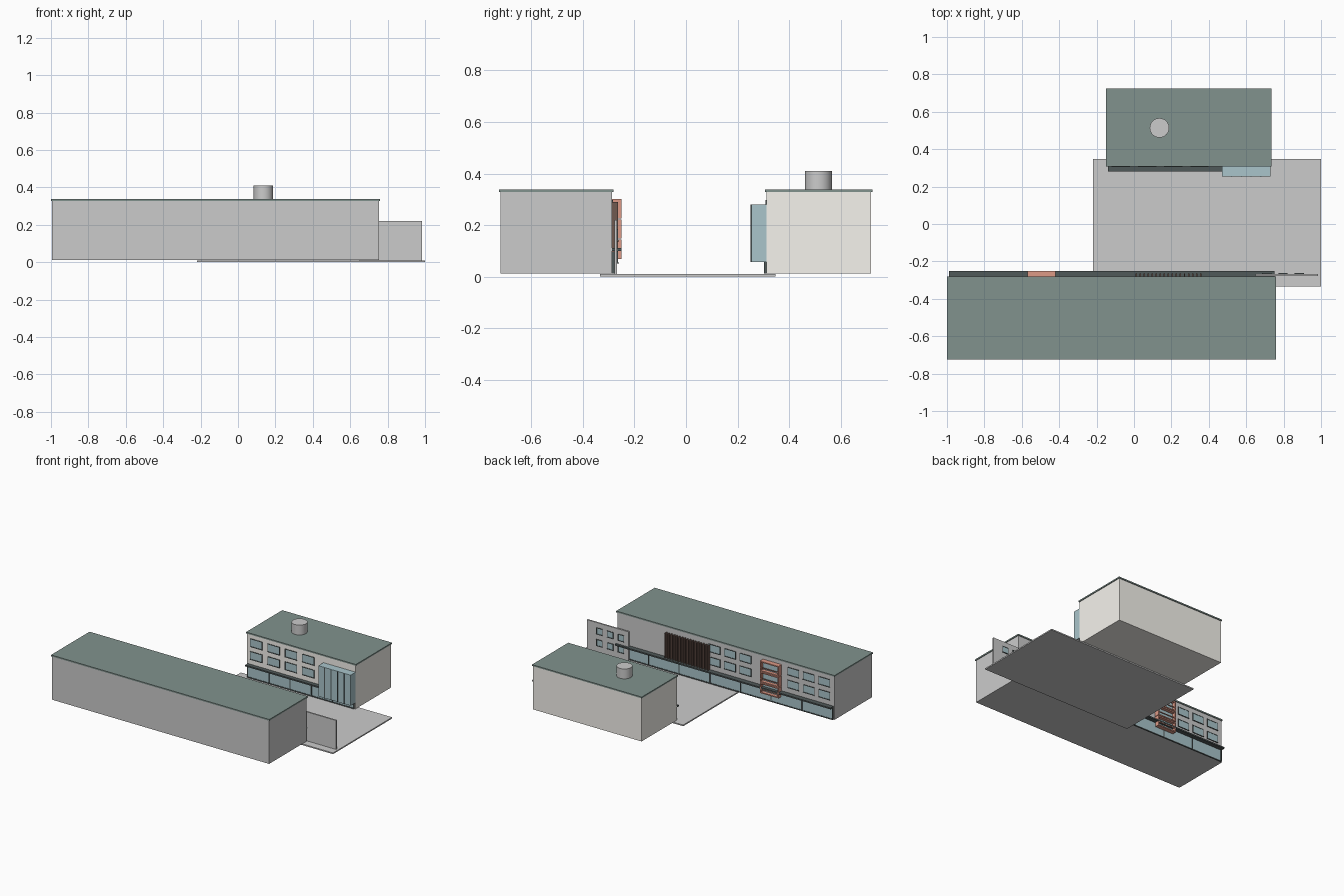
import bpy, bmesh
from mathutils import Matrix, Vector

if "Cube" in bpy.data.objects:
    bpy.data.objects.remove(bpy.data.objects["Cube"])


def mat(name, rgb):
    m = bpy.data.materials.new(name)
    m.diffuse_color = (*rgb, 1)
    m.use_nodes = True
    m.node_tree.nodes["Principled BSDF"].inputs["Base Color"].default_value = m.diffuse_color
    return m


ROOF = mat("roof_green", (0.22, 0.29, 0.27))
GLASS = mat("glass", (0.40, 0.56, 0.60))
DARK = mat("dark_metal", (0.08, 0.10, 0.10))
BROWN = mat("brown_fin", (0.16, 0.10, 0.08))
RED = mat("terracotta", (0.72, 0.32, 0.24))
PALE = mat("pale_wall", (0.92, 0.90, 0.85))


def boxes(name, extents, material=None):
    """One object made from boxes given as (x0, x1, y0, y1, z0, z1)."""
    bm = bmesh.new()
    for x0, x1, y0, y1, z0, z1 in extents:
        size = Matrix.Diagonal((x1 - x0, y1 - y0, z1 - z0, 1))
        mid = Vector((x0 + x1, y0 + y1, z0 + z1)) / 2
        bmesh.ops.create_cube(bm, size=1, matrix=Matrix.Translation(mid) @ size)
    me = bpy.data.meshes.new(name)
    bm.to_mesh(me)
    bm.free()
    ob = bpy.data.objects.new(name, me)
    bpy.context.collection.objects.link(ob)
    if material:
        me.materials.append(material)
    return ob


def span(y, d, near, far):
    """Depth range from a wall at y, measured along its outward direction d."""
    a, b = y + d * near, y + d * far
    return min(a, b), max(a, b)


def windows(name, xs, zs, y, d, w, h):
    """Grid of glass panes, each with a thin border and a projecting sill."""
    panes, frames = [], []
    t = 0.004
    for x in xs:
        for z in zs:
            l, r, b, c = x - w / 2, x + w / 2, z - h / 2, z + h / 2
            panes.append((l, r, *span(y, d, -0.003, 0.002), b, c))
            fy = span(y, d, -0.003, 0.004)
            frames += [(l - t, l, *fy, b, c), (r, r + t, *fy, b, c),
                       (l - t, r + t, *fy, c, c + t),
                       (l - t, r + t, *span(y, d, -0.003, 0.006), b - t, b)]
    boxes(name + "_glass", panes, GLASS)
    boxes(name + "_frames", frames, DARK)


def storefront(name, x0, x1, y, d, n):
    """Ground floor glazing with posts under a thin canopy."""
    boxes(name + "_glazing", [(x0, x1, *span(y, d, -0.003, 0.006), 0.016, 0.098)], GLASS)
    step = (x1 - x0) / n
    posts = [(x0 + i * step - 0.003, x0 + i * step + 0.003,
              *span(y, d, 0, 0.010), 0.012, 0.098) for i in range(n + 1)]
    posts.append((x0, x1, *span(y, d, 0, 0.009), 0.011, 0.018))
    boxes(name + "_posts", posts, DARK)


# paved court
boxes("plaza", [(-0.22, 1.0, -0.334, 0.347, 0, 0.009)])

# long block and its roof
YA, YB = -0.287, 0.312
boxes("long_block", [(-0.995, 0.755, -0.72, YA, 0.011, 0.328)])
boxes("long_roof", [(-1.0, 0.76, -0.725, -0.282, 0.328, 0.338)], ROOF)

# short block, roof and vent drum
boxes("short_block", [(-0.145, 0.73, YB, 0.719, 0.011, 0.328)], PALE)
boxes("short_roof", [(-0.15, 0.735, 0.307, 0.724, 0.328, 0.338)], ROOF)
bpy.ops.mesh.primitive_cylinder_add(vertices=32, radius=0.052, depth=0.08,
                                    location=(0.136, 0.514, 0.37))
bpy.context.object.name = "roof_drum"
bpy.ops.object.shade_smooth_by_angle()

# long block court side: shop glazing, canopy, windows
storefront("long_shop", -0.985, 0.745, YA, 1, 7)
boxes("long_canopy", [(-0.99, 0.75, YA, -0.251, 0.1, 0.11)], DARK)
windows("long_windows", (-0.03, -0.155, -0.28, -0.665, -0.79, -0.915),
        (0.175, 0.268), YA, 1, 0.085, 0.05)

# row of upright fins
fins = [(0.012 + i * 0.0215 - 0.004, 0.012 + i * 0.0215 + 0.004,
         YA, -0.264, 0.11, 0.29) for i in range(17)]
boxes("sun_fins", fins, BROWN)

# terracotta bay: three stacked open frames over glass
X0, X1, YF, T = -0.57, -0.42, -0.251, 0.008
bay = []
for z in (0.068, 0.147, 0.226):
    top = z + 0.075
    bay += [(X0, X1, YA, YF, z, z + T), (X0, X1, YA, YF, top - T, top),
            (X0, X0 + T, YA, YF, z, top), (X1 - T, X1, YA, YF, z, top),
            (X0, X1, YF - 0.005, YF, z + 0.026, z + 0.031)]
boxes("terracotta_bay", bay, RED)
boxes("bay_glass", [(X0 + T, X1 - T, YA, YA + 0.012, 0.07, 0.298)], GLASS)

# free-standing wall at the court's corner
boxes("screen_wall", [(0.65, 0.985, -0.278, -0.267, 0.009, 0.22)])
windows("screen_windows", (0.71, 0.797, 0.884), (0.075, 0.16), -0.267, 1, 0.042, 0.04)

# short block court side: shop glazing, canopy, windows
storefront("short_shop", -0.135, 0.72, YB, -1, 5)
boxes("short_canopy", [(-0.14, 0.47, 0.282, YB, 0.1, 0.11)], DARK)
windows("short_windows", (-0.07, 0.07, 0.21, 0.35), (0.175, 0.268), YB, -1, 0.09, 0.052)

# projecting glass bay with dark mullions
boxes("glass_bay", [(0.47, 0.73, 0.254, YB, 0.056, 0.279)], GLASS)
boxes("glass_bay_mullions",
      [(x - 0.003, x + 0.003, 0.25, 0.256, 0.056, 0.279)
       for x in (0.522, 0.574, 0.626, 0.678)], DARK)
